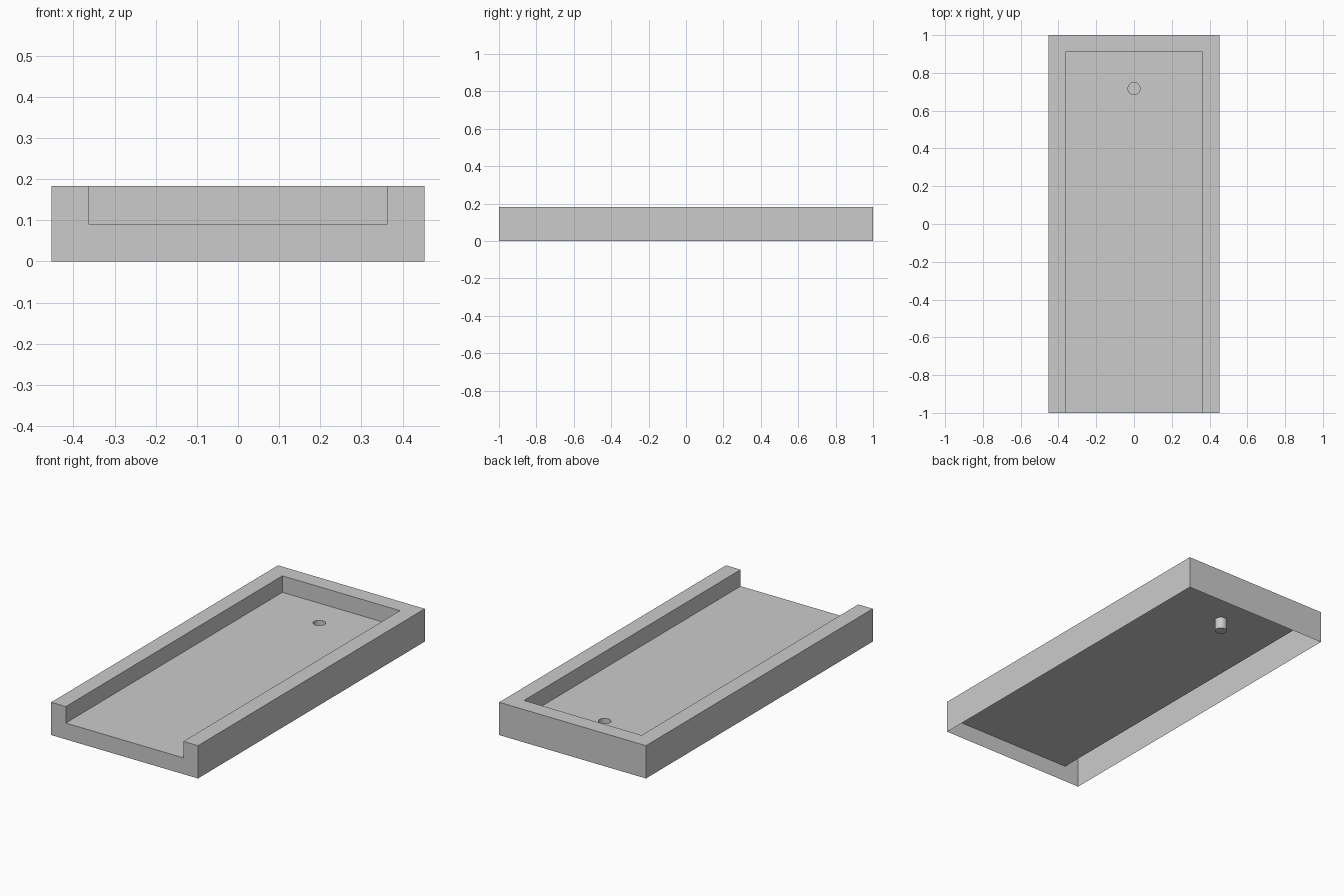
import bpy, bmesh, math

if "Cube" in bpy.data.objects:
    bpy.data.objects.remove(bpy.data.objects["Cube"])

W, L, H = 0.453, 1.0, 0.183           # outer half width, half length, height
PW, PB, FZ = 0.363, 0.91, 0.091       # pocket half width, back edge, floor height
HY, HR, HZ, SIDES = 0.717, 0.032, 0.026, 32   # blind hole

bm = bmesh.new()


def face(*pts):
    return bm.faces.new([bm.verts.new(p) for p in pts])


# Outer walls, open underneath; the front one has a notch
face((-W, -L, 0), (W, -L, 0), (W, -L, H), (PW, -L, H),
     (PW, -L, FZ), (-PW, -L, FZ), (-PW, -L, H), (-W, -L, H))
face((W, L, 0), (-W, L, 0), (-W, L, H), (W, L, H))
face((W, -L, 0), (W, L, 0), (W, L, H), (W, -L, H))
face((-W, L, 0), (-W, -L, 0), (-W, -L, H), (-W, L, H))

# U-shaped rim
face((-W, -L, H), (-PW, -L, H), (-PW, PB, H), (-W, L, H))
face((PW, -L, H), (W, -L, H), (W, L, H), (PW, PB, H))
face((-PW, PB, H), (PW, PB, H), (W, L, H), (-W, L, H))

# Pocket walls
face((-PW, -L, FZ), (-PW, PB, FZ), (-PW, PB, H), (-PW, -L, H))
face((PW, PB, FZ), (PW, -L, FZ), (PW, -L, H), (PW, PB, H))
face((-PW, PB, FZ), (PW, PB, FZ), (PW, PB, H), (-PW, PB, H))


# Pocket floor in two halves around the hole
def ring_point(i, z):
    a = 2 * math.pi * i / SIDES
    return (HR * math.cos(a), HY + HR * math.sin(a), z)


half = SIDES // 2
back_arc = [ring_point(i, FZ) for i in range(half, -1, -1)]
front_arc = [ring_point(i, FZ) for i in range(SIDES, half - 1, -1)]
face((-PW, HY, FZ), *back_arc, (PW, HY, FZ), (PW, PB, FZ), (-PW, PB, FZ))
face((PW, HY, FZ), *front_arc, (-PW, HY, FZ), (-PW, -L, FZ), (PW, -L, FZ))

# Blind hole: wall and bottom
for i in range(SIDES):
    face(ring_point(i + 1, HZ), ring_point(i, HZ),
         ring_point(i, FZ), ring_point(i + 1, FZ))
face(*[ring_point(i, HZ) for i in range(SIDES)])

bmesh.ops.remove_doubles(bm, verts=bm.verts, dist=1e-5)

# Remove the seam across the floor
seam = [e for e in bm.edges if len(e.link_faces) == 2
        and all(abs(v.co.y - HY) < 1e-4 and abs(v.co.z - FZ) < 1e-4 for v in e.verts)]
bmesh.ops.triangulate(bm, faces=list({f for e in seam for f in e.link_faces}))

mesh = bpy.data.meshes.new("tray")
bm.to_mesh(mesh)
bm.free()
tray = bpy.data.objects.new("tray", mesh)
bpy.context.collection.objects.link(tray)
bpy.context.view_layer.objects.active = tray
tray.select_set(True)
bpy.ops.object.shade_smooth_by_angle(angle=math.radians(30))
